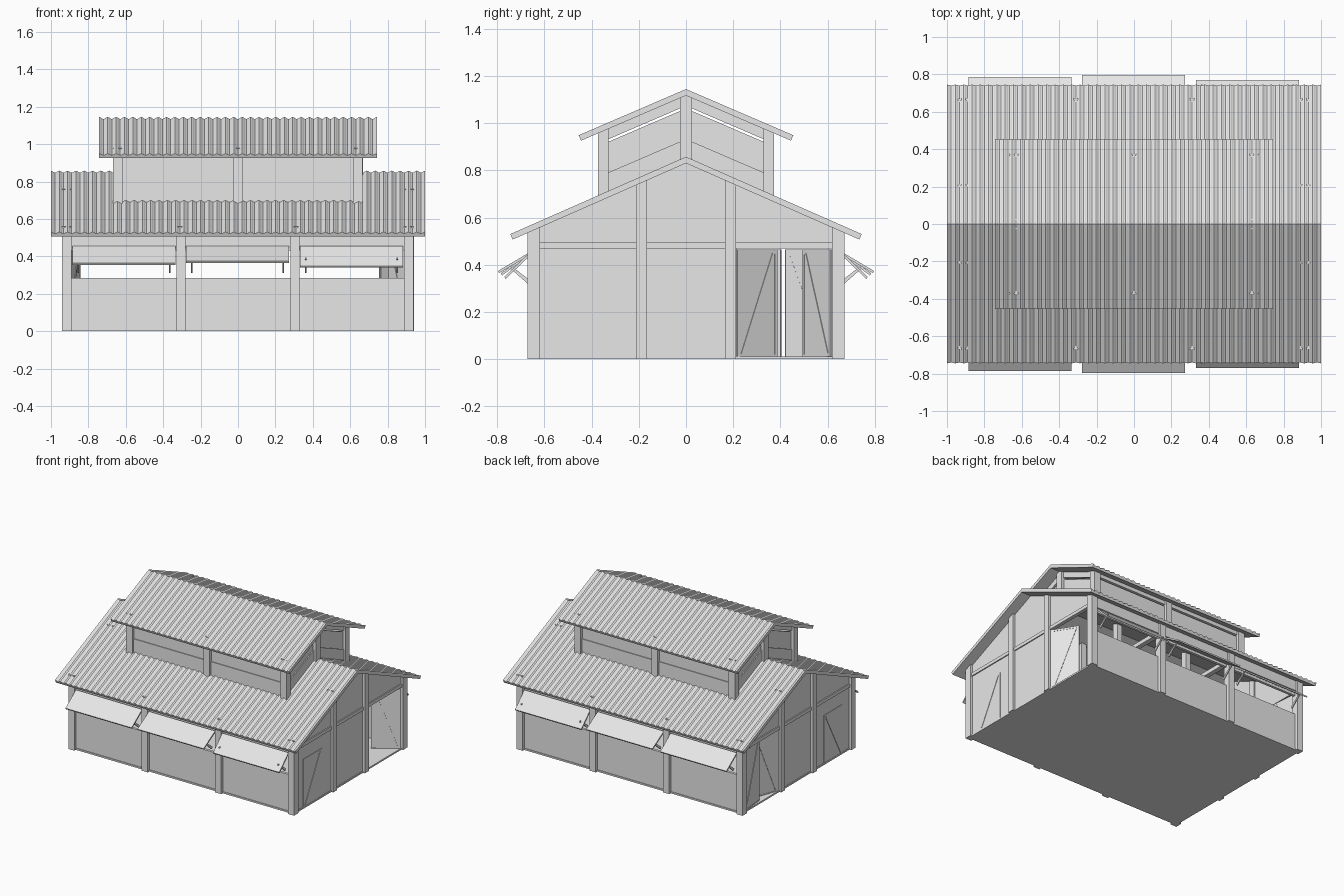
import bpy, bmesh, math
from mathutils import Vector

cube = bpy.data.objects.get("Cube")
if cube:
    bpy.data.objects.remove(cube, do_unlink=True)

grey = bpy.data.materials.new("plain_grey")
grey.use_nodes = True
grey.diffuse_color = (0.8, 0.8, 0.8, 1)
grey.node_tree.nodes["Principled BSDF"].inputs["Base Color"].default_value = (0.8, 0.8, 0.8, 1)


def finish(name, bm):
    bmesh.ops.recalc_face_normals(bm, faces=bm.faces)
    mesh = bpy.data.meshes.new(name)
    bm.to_mesh(mesh)
    bm.free()
    mesh.materials.append(grey)
    obj = bpy.data.objects.new(name, mesh)
    bpy.context.scene.collection.objects.link(obj)
    return obj


def extrude(name, outline, offset):
    """Solid made by pushing a flat outline along an offset."""
    bm = bmesh.new()
    offset = Vector(offset)
    a = [bm.verts.new(p) for p in outline]
    b = [bm.verts.new(Vector(p) + offset) for p in outline]
    bm.faces.new(a)
    bm.faces.new(b[::-1])
    for i in range(len(a)):
        j = (i + 1) % len(a)
        bm.faces.new((a[i], a[j], b[j], b[i]))
    return finish(name, bm)


def box(name, x0, x1, y0, y1, z0, z1):
    return extrude(name, [(x0, y0, z0), (x1, y0, z0), (x1, y1, z0), (x0, y1, z0)], (0, 0, z1 - z0))


def end_plate(name, outline, x, thick):
    return extrude(name, [(x, y, z) for y, z in outline], (thick, 0, 0))


def corrugated_roof(name, half, ridge, eave, slope, pitch=0.0445, steps=6, thick=0.025):
    """Two mirrored slopes with a rippled top and a flat underside."""
    bm = bmesh.new()
    ang = math.atan(slope)
    count = round(2 * half / pitch) * steps
    for s in (-1, 1):
        normal = Vector((0, s * math.sin(ang), math.cos(ang)))
        rows = []
        for i in range(count + 1):
            x = -half + 2 * half * i / count
            ripple = -0.005 + 0.005 * math.cos(math.tau * i / steps)
            row = []
            for n in (ripple, -thick):
                row.append(bm.verts.new((x, 0, ridge + n / math.cos(ang))))
                row.append(bm.verts.new(Vector((x, s * eave, ridge - slope * eave)) + n * normal))
            rows.append(row)
        for p, q in zip(rows, rows[1:]):
            for i, j in ((0, 1), (1, 3), (3, 2)):
                bm.faces.new((p[i], p[j], q[j], q[i]))
        for r in (rows[0], rows[-1]):
            bm.faces.new((r[0], r[1], r[3], r[2]))
    bmesh.ops.remove_doubles(bm, verts=bm.verts, dist=1e-5)
    return finish(name, bm)


def door_leaf(name, sx, hinge, d, width, height, degrees, framed=True):
    """Leaf hinged on an end wall, swung inwards, with a diagonal brace."""
    a = math.radians(degrees)
    along = Vector((-sx * math.sin(a), d * math.cos(a), 0))
    out = Vector((sx * math.cos(a), d * math.sin(a), 0))
    origin = Vector((sx * 0.915, hinge, 0.005))

    def board(part, outline, t0, t1):
        pts = [origin + along * u + Vector((0, 0, z)) + out * t0 for u, z in outline]
        extrude(part, pts, out * (t1 - t0))

    def rect(u0, u1, z0, z1):
        return [(u0, z0), (u1, z0), (u1, z1), (u0, z1)]

    board(name, rect(0, width, 0, height), -0.004, 0.008)
    e, w = 0.015, 0.012
    top = height - e
    board(name + "_brace", [(e, e), (e + w, e), (width - e, top), (width - e - w, top)], -0.007, 0.011)
    if framed:
        for u in (e - w, width - e):
            board(name + "_stile", rect(u, u + w, 0, height), -0.006, 0.010)
        for z in (0.002, top):
            board(name + "_rail", rect(e, width - e, z, z + w), -0.006, 0.010)


# Roofs
corrugated_roof("main_roof", 1.0, 0.858, 0.745, 0.44)
corrugated_roof("upper_roof", 0.742, 1.145, 0.455, 0.43)

# Floor
box("floor", -0.925, 0.925, -0.655, 0.655, 0, 0.012)

# Long sides: walls, posts, propped shutters
bays = [(-0.61, 0.78, 0.355), (-0.003, 0.792, 0.365), (0.607, 0.765, 0.34)]
for s in (-1, 1):
    side = "front" if s < 0 else "back"
    box(side + "_lower_wall", -0.92, 0.92, s * 0.63, s * 0.65, 0, 0.285)
    box(side + "_upper_wall", -0.92, 0.92, s * 0.63, s * 0.65, 0.43, 0.555)
    box(side + "_wall_beam", -0.92, 0.92, s * 0.625, s * 0.657, 0.465, 0.557)
    for x in (-0.915, -0.305, 0.305, 0.912):
        box(side + "_post", x - 0.025, x + 0.025, s * 0.62, s * 0.672, 0, 0.56)
    for x, tip_y, tip_z in bays:
        extrude(side + "_shutter", [(x - 0.275, s * 0.655, 0.445), (x - 0.275, s * tip_y, tip_z),
                                    (x - 0.275, s * (tip_y + 0.005), tip_z + 0.009),
                                    (x - 0.275, s * 0.66, 0.455)], (0.55, 0, 0))
        for dx in (-0.248, 0.24):
            extrude(side + "_shutter_prop", [(x + dx, s * 0.65, 0.325), (x + dx, s * 0.66, 0.31),
                                             (x + dx, s * 0.745, 0.385), (x + dx, s * 0.738, 0.393)],
                    (0.008, 0, 0))

# End walls with a wide doorway and a small door
gable = [(-0.64, 0), (0.215, 0), (0.215, 0.47), (0.62, 0.47), (0.62, 0),
         (0.64, 0), (0.64, 0.56), (0, 0.84), (-0.64, 0.56)]
swing = {1: (32, 53), -1: (20, 5)}
for sx in (-1, 1):
    end = "left" if sx > 0 else "right"
    end_plate(end + "_gable_wall", gable, sx * 0.9, sx * 0.02)
    box(end + "_gable_beam", sx * 0.9, sx * 0.928, -0.63, 0.63, 0.47, 0.495)
    for s in (-1, 1):
        box(end + "_gable_post", sx * 0.89, sx * 0.94, s * 0.165, s * 0.212, 0, 0.76)
    door_leaf(end + "_inner_door", sx, 0.215, 1, 0.2, 0.46, swing[sx][0])
    door_leaf(end + "_outer_door", sx, 0.62, -1, 0.2, 0.46, swing[sx][1])
    door_leaf(end + "_small_door", sx, -0.54, 1, 0.22, 0.365, 0, framed=False)

# Inner frame
for x in (-0.305, 0.305):
    for y in (-0.19, 0.19):
        box("inner_column", x - 0.022, x + 0.022, y - 0.022, y + 0.022, 0, 0.76)
    box("tie_beam", x - 0.018, x + 0.018, -0.63, 0.63, 0.47, 0.5)

# Raised upper storey
for s in (-1, 1):
    side = "front" if s < 0 else "back"
    for x in (-0.643, 0, 0.64):
        box("upper_" + side + "_post", x - 0.026, x + 0.026, s * 0.328, s * 0.374, 0.68, 0.98)
    for z0, z1, y in ((0.69, 0.795, 0.36), (0.795, 0.925, 0.354), (0.935, 0.975, 0.36)):
        box("upper_" + side + "_panel", -0.63, 0.63, s * 0.34, s * y, z0, z1)
    for sx in (-1, 1):
        # Panels that follow the roof slope, with a vent slit under the top one
        for z0, z1, x in ((0.84, 0.933, 0.65), (0.933, 1.063, 0.643), (1.074, 1.125, 0.65)):
            ys = [0.01, 0.35]
            outline = [(s * y, z0 - 0.43 * y) for y in ys] + [(s * y, z1 - 0.43 * y) for y in ys[::-1]]
            end_plate("upper_end_panel", outline, sx * 0.632, sx * (x - 0.632))
for sx in (-1, 1):
    box("ridge_post", sx * 0.616, sx * 0.667, -0.026, 0.026, 0.835, 1.125)
